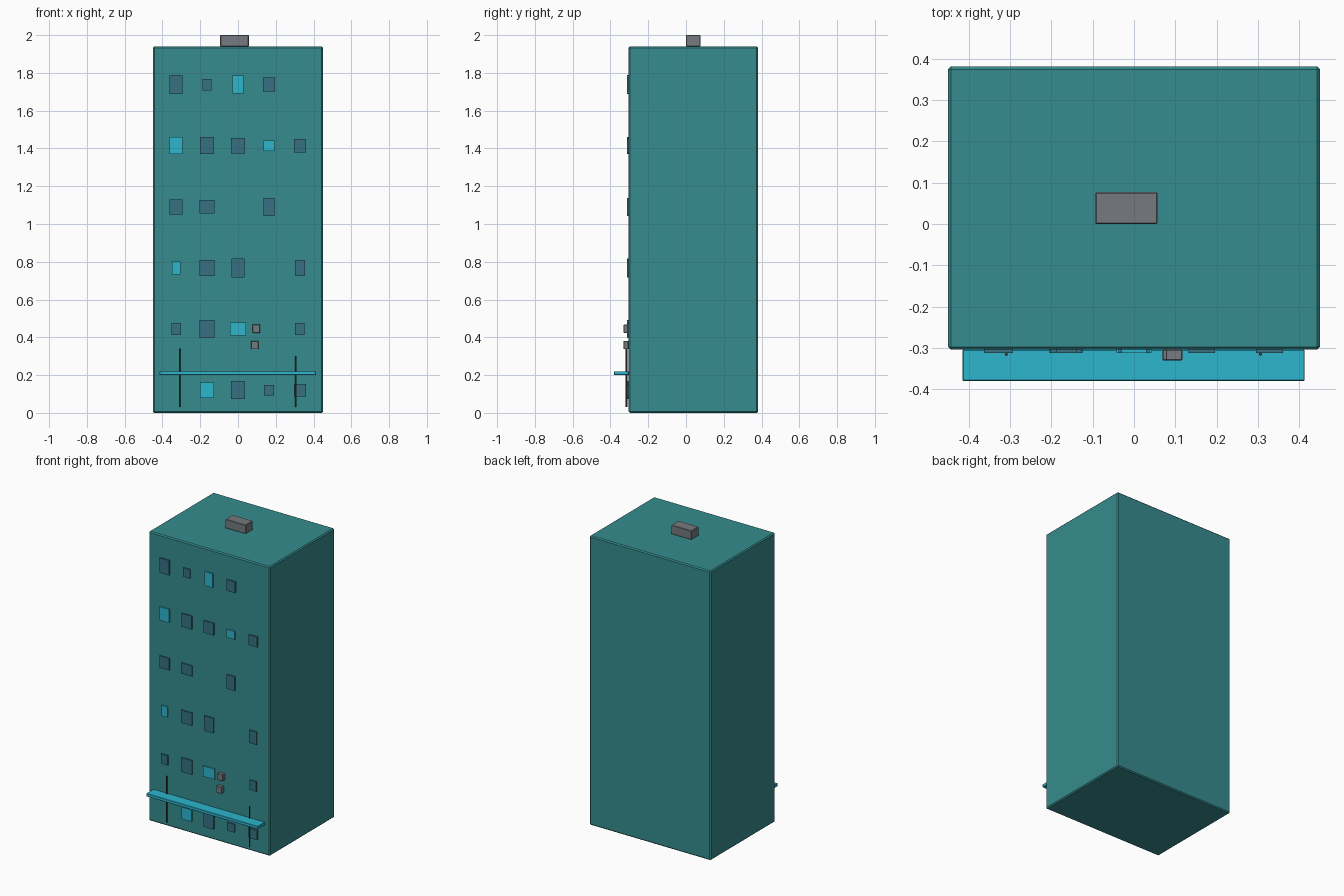
import bpy
import bmesh

default = bpy.data.objects.get("Cube")
if default:
    bpy.data.objects.remove(default, do_unlink=True)


def linear(channel):
    c = channel / 255
    return c / 12.92 if c <= 0.04045 else ((c + 0.055) / 1.055) ** 2.4


def make_material(name, red, green, blue):
    colour = (linear(red), linear(green), linear(blue), 1)
    mat = bpy.data.materials.new(name)
    mat.use_nodes = True
    mat.diffuse_color = colour
    shader = mat.node_tree.nodes["Principled BSDF"]
    shader.inputs["Base Color"].default_value = colour
    shader.inputs["Roughness"].default_value = 0.8
    return mat


teal = make_material("teal wall", 54, 140, 142)
dark_glass = make_material("dark window", 54, 113, 130)
lit_glass = make_material("bright cyan", 45, 182, 206)
grey = make_material("grey metal", 118, 122, 126)
pipe_dark = make_material("dark pipe", 66, 60, 60)


def finish(name, bm, material):
    mesh = bpy.data.meshes.new(name)
    bm.to_mesh(mesh)
    bm.free()
    mesh.materials.append(material)
    obj = bpy.data.objects.new(name, mesh)
    bpy.context.collection.objects.link(obj)
    return obj


def box(name, material, xs, ys, zs, bevel=0):
    """Box spanning the given (low, high) ranges, with optional chamfer."""
    bm = bmesh.new()
    bmesh.ops.create_cube(bm, size=1)
    for v in bm.verts:
        for axis, (low, high) in enumerate((xs, ys, zs)):
            v.co[axis] = high if v.co[axis] > 0 else low
    obj = finish(name, bm, material)
    if bevel:
        mod = obj.modifiers.new("chamfer", 'BEVEL')
        mod.width = bevel
        mod.segments = 1
    return obj


def pipe(name, x, low, high, radius=0.004):
    bm = bmesh.new()
    bmesh.ops.create_cone(bm, cap_ends=True, segments=8, radius1=radius,
                          radius2=radius, depth=high - low)
    obj = finish(name, bm, pipe_dark)
    obj.location = (x, wall_y - 0.011, (low + high) / 2)


# Main block and rooftop unit
wall_y = -0.304
box("building_body", teal, (-0.45, 0.45), (wall_y, 0.381), (0, 1.94), 0.007)
box("roof_unit", grey, (-0.094, 0.057), (0, 0.077), (1.94, 2), 0.003)

# Windows: one row per floor from the top, each (width, height, lit) in small units
unit = 0.005
floors = [
    [(14, 20, 0), (10, 12, 0), (12, 19, 1), (13, 15, 0), None],
    [(14, 18, 1), (15, 18, 0), (15, 16, 0), (12, 11, 1), (13, 14, 0)],
    [(14, 16, 0), (16, 14, 0), None, (12, 19, 0), None],
    [(9, 14, 1), (16, 17, 0), (14, 20, 0), None, (11, 17, 0)],
    [(10, 13, 0), (16, 19, 0), (17, 14, 1), None, (10, 13, 0)],
    [None, (15, 16, 1), (15, 19, 0), (11, 11, 0), (13, 13, 0)],
]
for row, windows in enumerate(floors):
    z = 1.738 - row * 0.3236
    for column, window in enumerate(windows):
        if window is None:
            continue
        width, height, lit = window
        x = (column - 2) * 0.164
        half_w, half_h = width * unit / 2, height * unit / 2
        box(f"window_floor_{len(floors) - row}_{column + 1}",
            lit_glass if lit else dark_glass,
            (x - half_w, x + half_w), (wall_y - 0.008, wall_y + 0.001),
            (z - half_h, z + half_h))

# Awning across the front
box("awning", lit_glass, (-0.415, 0.413), (-0.38, wall_y), (0.2, 0.22), 0.002)

# Air conditioners
for name, x, z in (("upper", 0.097, 0.446), ("lower", 0.089, 0.359)):
    box(f"{name}_air_conditioner", grey, (x - 0.02, x + 0.02),
        (-0.33, wall_y), (z - 0.022, z + 0.022), 0.002)

# Wall pipes
pipe("right_pipe", -0.309, 0.03, 0.34)
pipe("left_pipe", 0.306, 0.03, 0.3)
